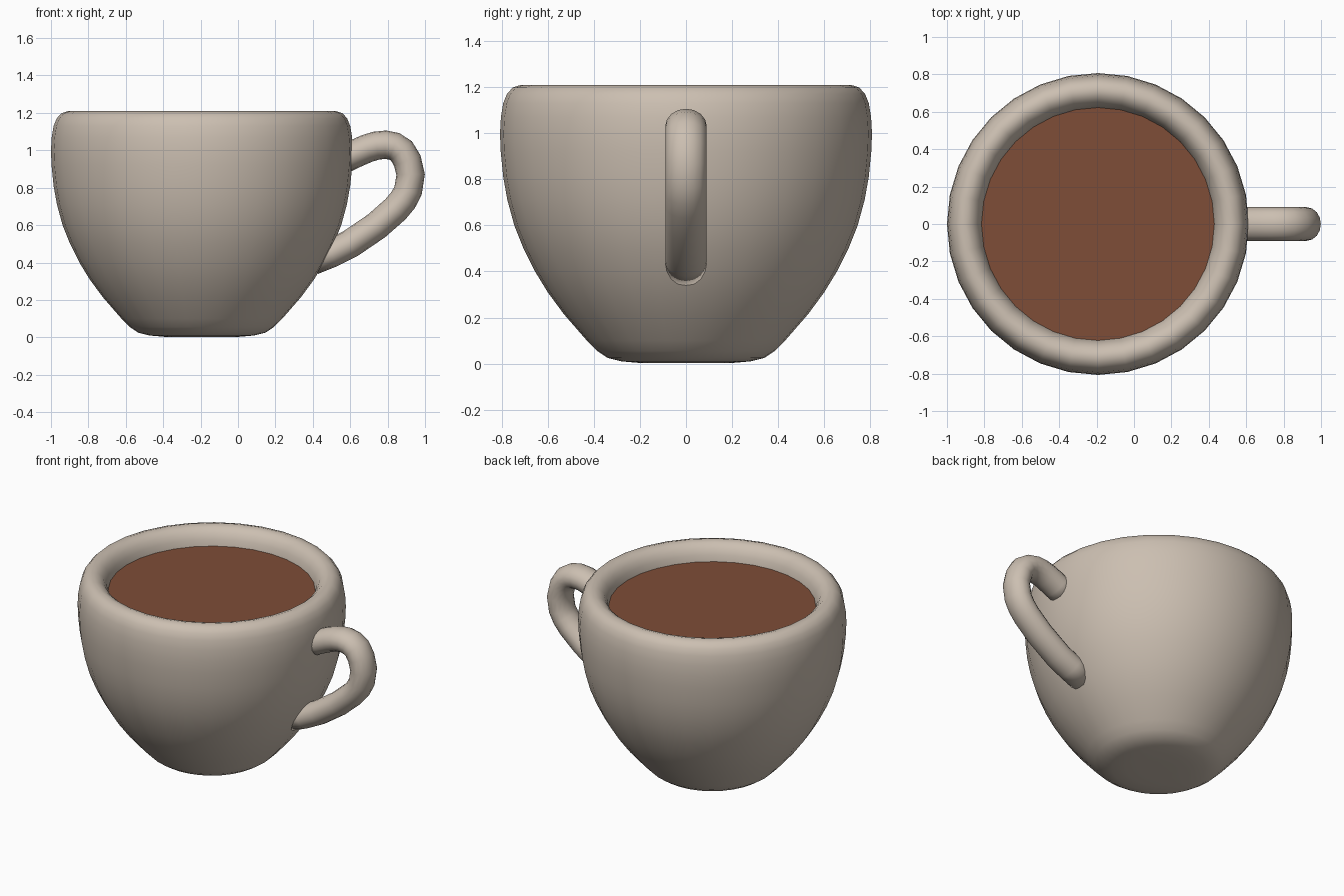
import bpy, bmesh, math
from mathutils import Vector

if "Cube" in bpy.data.objects:
    bpy.data.objects.remove(bpy.data.objects["Cube"])

CX = -0.193   # cup axis
SIDES = 32


def material(name, rgb):
    m = bpy.data.materials.new(name)
    m.diffuse_color = (*rgb, 1)
    m.use_nodes = True
    m.node_tree.nodes["Principled BSDF"].inputs["Base Color"].default_value = m.diffuse_color
    return m


def finish(bm, name, mat):
    bmesh.ops.recalc_face_normals(bm, faces=bm.faces)
    for f in bm.faces:
        f.smooth = True
    me = bpy.data.meshes.new(name)
    bm.to_mesh(me)
    bm.free()
    me.materials.append(mat)
    ob = bpy.data.objects.new(name, me)
    bpy.context.collection.objects.link(ob)
    return ob


def bridge(bm, rings):
    for a, b in zip(rings, rings[1:]):
        n = len(a)
        for i in range(n):
            bm.faces.new((a[i], a[(i + 1) % n], b[(i + 1) % n], b[i]))


def lathe(name, profile, mat):
    bm = bmesh.new()
    rings = [[bm.verts.new((CX + r * math.cos(2 * math.pi * i / SIDES),
                            r * math.sin(2 * math.pi * i / SIDES), z))
              for i in range(SIDES)] for r, z in profile]
    bridge(bm, rings)
    bm.faces.new(rings[0])
    bm.faces.new(rings[-1])
    return finish(bm, name, mat)


def sweep(name, path, half_w, half_t, mat, n=16):
    """Oval section swept along a path in the xz plane."""
    bm = bmesh.new()
    pts = [Vector((x, 0, z)) for x, z in path]
    rings = []
    for k, p in enumerate(pts):
        t = (pts[min(k + 1, len(pts) - 1)] - pts[max(k - 1, 0)]).normalized()
        side = Vector((-t.z, 0, t.x))
        rings.append([bm.verts.new(p + side * half_t * math.sin(2 * math.pi * i / n)
                                   + Vector((0, half_w * math.cos(2 * math.pi * i / n), 0)))
                      for i in range(n)])
    bridge(bm, rings)
    bm.faces.new(rings[0])
    bm.faces.new(rings[-1])
    return finish(bm, name, mat)


ceramic = material("warm_grey_ceramic", (0.60, 0.52, 0.44))
coffee = material("brown_coffee", (0.21, 0.074, 0.038))

# Cup: outside from the foot up, over the rounded rim, down the inside
lathe("cup_body", [
    (0.10, 0.002), (0.20, 0.003), (0.28, 0.010), (0.34, 0.025), (0.385, 0.055),
    (0.43, 0.10), (0.53, 0.215), (0.60, 0.31), (0.655, 0.40), (0.705, 0.50),
    (0.745, 0.60), (0.775, 0.71), (0.793, 0.81), (0.804, 0.92), (0.807, 1.00),
    (0.803, 1.07), (0.793, 1.13), (0.777, 1.17), (0.752, 1.198), (0.715, 1.21),
    (0.680, 1.200), (0.652, 1.175), (0.633, 1.14), (0.62, 1.09), (0.61, 1.00),
    (0.59, 0.80), (0.52, 0.50), (0.38, 0.25), (0.20, 0.15)], ceramic)

# Coffee surface
bm = bmesh.new()
bmesh.ops.create_circle(bm, cap_ends=True, segments=SIDES, radius=0.625)
bmesh.ops.translate(bm, verts=bm.verts, vec=(CX, 0, 1.10))
finish(bm, "coffee_surface", coffee)

# Handle: ear-shaped loop, both ends sunk in the wall
sweep("handle", [
    (0.54, 0.94), (0.61, 0.975), (0.69, 1.01), (0.74, 1.025), (0.79, 1.03),
    (0.835, 1.021), (0.874, 0.997), (0.905, 0.945), (0.923, 0.87), (0.909, 0.783),
    (0.882, 0.733), (0.842, 0.685), (0.741, 0.596), (0.60, 0.50), (0.50, 0.45),
    (0.40, 0.41)], 0.09, 0.076, ceramic)
